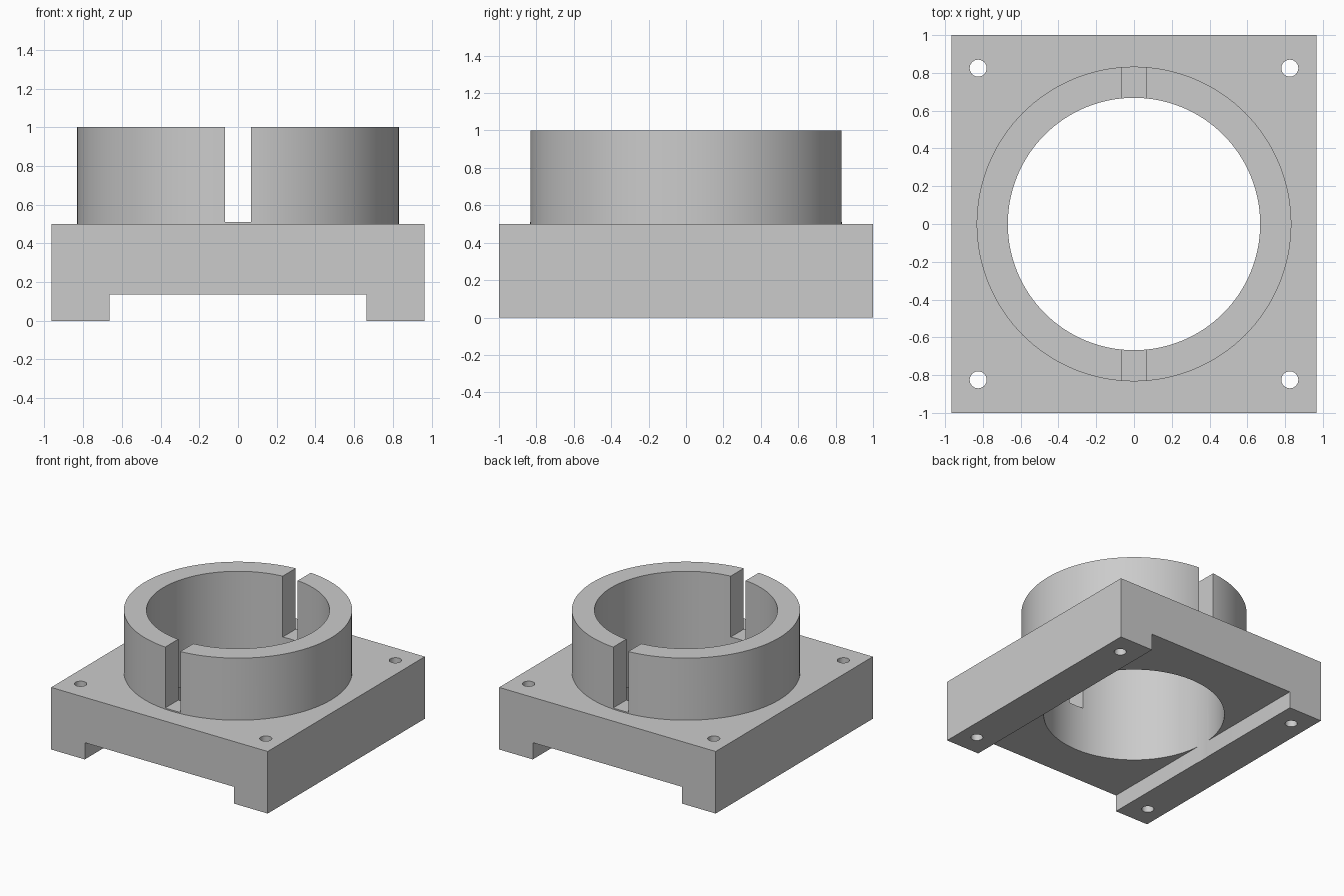
import bpy
import bmesh
import math
from mathutils import Matrix

cube = bpy.data.objects.get("Cube")
if cube:
    bpy.data.objects.remove(cube, do_unlink=True)

HALF_X, HALF_Y = 0.965, 1.0
BASE_TOP, COLLAR_TOP, CHANNEL_TOP = 0.5, 1.0, 0.135
BORE_R, COLLAR_R = 0.668, 0.833
CHANNEL_HALF, SLOT_HALF, SLOT_FLOOR = 0.665, 0.067, 0.51
BOLT_POS, BOLT_R = 0.825, 0.045

grey = bpy.data.materials.new("plain grey")
grey.use_nodes = True
colour = (0.6, 0.6, 0.6, 1.0)
grey.diffuse_color = colour
grey.node_tree.nodes["Principled BSDF"].inputs["Base Color"].default_value = colour


def finish(name, bm):
    bmesh.ops.recalc_face_normals(bm, faces=bm.faces)
    mesh = bpy.data.meshes.new(name)
    bm.to_mesh(mesh)
    bm.free()
    mesh.materials.append(grey)
    obj = bpy.data.objects.new(name, mesh)
    bpy.context.collection.objects.link(obj)
    return obj


def cylinder(name, radius, z0, z1, sides, x=0, y=0):
    bm = bmesh.new()
    bmesh.ops.create_cone(bm, cap_ends=True, segments=sides, radius1=radius,
                          radius2=radius, depth=z1 - z0,
                          matrix=Matrix.Translation((x, y, (z0 + z1) / 2)))
    return finish(name, bm)


def box(name, half_x, half_y, z0, z1):
    bm = bmesh.new()
    bmesh.ops.create_cube(bm, size=1, matrix=Matrix.Translation((0, 0, (z0 + z1) / 2))
                          @ Matrix.Diagonal((2 * half_x, 2 * half_y, z1 - z0, 1)))
    return finish(name, bm)


def combine(target, tool, operation):
    tool.hide_render = True
    mod = target.modifiers.new(operation.title(), "BOOLEAN")
    mod.operation = operation
    mod.solver = "EXACT"
    mod.object = tool
    bpy.context.view_layer.objects.active = target
    bpy.ops.object.modifier_apply(modifier=mod.name)
    bpy.data.objects.remove(tool, do_unlink=True)


# Base block with two side rails: a bridge profile extruded front to back
profile = [(-HALF_X, 0), (-CHANNEL_HALF, 0), (-CHANNEL_HALF, CHANNEL_TOP),
           (CHANNEL_HALF, CHANNEL_TOP), (CHANNEL_HALF, 0), (HALF_X, 0),
           (HALF_X, BASE_TOP), (-HALF_X, BASE_TOP)]
bm = bmesh.new()
face = bm.faces.new([bm.verts.new((x, -HALF_Y, z)) for x, z in profile])
sweep = bmesh.ops.extrude_face_region(bm, geom=[face], use_keep_orig=True)
bmesh.ops.translate(bm, vec=(0, 2 * HALF_Y, 0),
                    verts=[g for g in sweep["geom"] if isinstance(g, bmesh.types.BMVert)])
mount = finish("collar_mount", bm)

# Raised round collar, bored right through
combine(mount, cylinder("collar", COLLAR_R, 0.3, COLLAR_TOP, 128), "UNION")
combine(mount, cylinder("bore_cutter", BORE_R, -0.2, 1.2, 128), "DIFFERENCE")

# Slot splitting the collar at front and back
combine(mount, box("slot_cutter", SLOT_HALF, 0.95, SLOT_FLOOR, 1.2), "DIFFERENCE")

# Corner bolt holes
for sx in (-1, 1):
    for sy in (-1, 1):
        hole = cylinder("bolt_cutter", BOLT_R, -0.2, 0.7, 32, sx * BOLT_POS, sy * BOLT_POS)
        combine(mount, hole, "DIFFERENCE")

# Smooth round walls, crisp edges
bpy.ops.object.select_all(action="DESELECT")
mount.select_set(True)
bpy.context.view_layer.objects.active = mount
bpy.ops.object.shade_smooth_by_angle(angle=math.radians(30))
